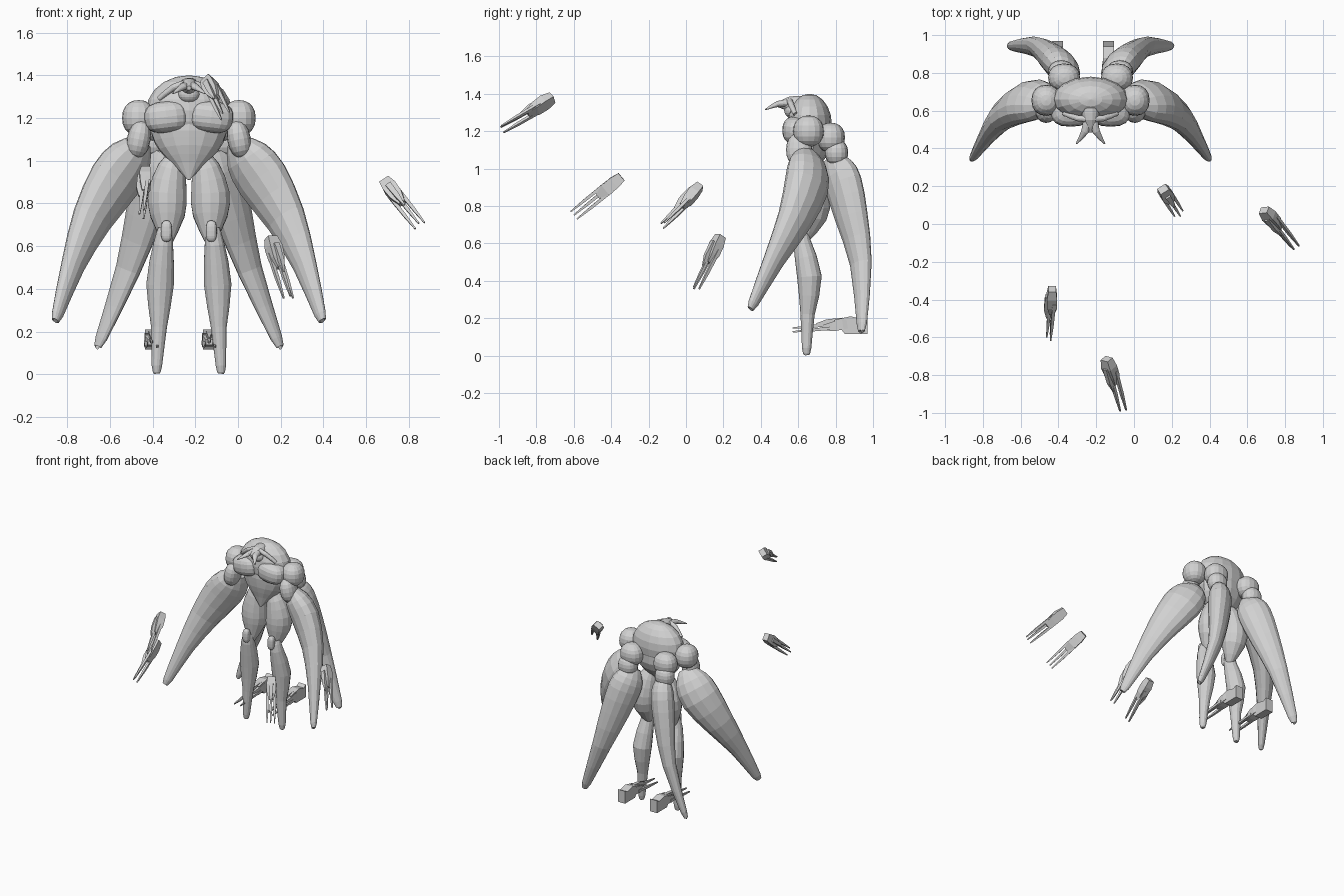
import bpy, bmesh, math
from mathutils import Vector, Matrix

cube = bpy.data.objects.get("Cube")
if cube:
    bpy.data.objects.remove(cube, do_unlink=True)

GREY = (0.64, 0.64, 0.64, 1)
stone = bpy.data.materials.new("stone_grey")
stone.use_nodes = True
stone.diffuse_color = GREY
stone.node_tree.nodes["Principled BSDF"].inputs["Base Color"].default_value = GREY

CX, CY = -0.23, 0.66          # centre line of the figure
SIDES = (("left", 1), ("right", -1))


def finish(name, bm):
    bmesh.ops.recalc_face_normals(bm, faces=bm.faces[:])
    mesh = bpy.data.meshes.new(name)
    bm.to_mesh(mesh)
    bm.free()
    mesh.materials.append(stone)
    obj = bpy.data.objects.new(name, mesh)
    bpy.context.collection.objects.link(obj)
    return obj


def spline(points, steps):
    """Catmull-Rom through (x, y, z, radius) points."""
    pts = [Vector(p) for p in points]
    pts = [pts[0]] + pts + [pts[-1]]
    out = []
    for a, b, c, d in zip(pts, pts[1:], pts[2:], pts[3:]):
        for i in range(steps):
            t = i / steps
            out.append(0.5 * (2 * b + (c - a) * t + (2 * a - 5 * b + 4 * c - d) * t * t
                              + (3 * b - a - 3 * c + d) * t ** 3))
    return out + [pts[-1]]


def limb(name, points, sides=14, steps=2, flat=1.0, thin=(0, 1, 0)):
    """Tapered tube through the points, squashed by flat along the thin axis."""
    path = spline(points, steps)
    centres = [p.xyz for p in path]
    ref = Vector(thin)
    bm = bmesh.new()
    rings = []
    for i, p in enumerate(path):
        t = centres[min(i + 1, len(path) - 1)] - centres[max(i - 1, 0)]
        u = t.cross(ref).normalized()
        v = t.cross(u).normalized() * flat
        ring = []
        for k in range(sides):
            a = math.tau * (k + 0.5) / sides
            off = (u * math.cos(a) + v * math.sin(a)) * max(p.w, 0.002)
            ring.append(bm.verts.new(centres[i] + off))
        rings.append(ring)
    for r, q in zip(rings, rings[1:]):
        for k in range(sides):
            j = (k + 1) % sides
            bm.faces.new((r[k], r[j], q[j], q[k]))
    bm.faces.new(rings[0])
    bm.faces.new(rings[-1])
    return finish(name, bm)


def ball(name, centre, size, power=1.0, tilt=0.0):
    """Ellipsoid; a power below one makes it boxier."""
    bm = bmesh.new()
    bmesh.ops.create_uvsphere(bm, u_segments=16, v_segments=10, radius=1)
    turn = Matrix.Rotation(tilt, 3, 'Y')
    for v in bm.verts:
        co = [math.copysign(abs(c) ** power, c) * s for c, s in zip(v.co, size)]
        v.co = turn @ Vector(co) + Vector(centre)
    return finish(name, bm)


def limb_pair(part, points, flat=1.0, thin=(0, 1, 0)):
    """Mirrored tubes; x is measured outward from the centre line."""
    for side, sign in SIDES:
        limb(f"{side}_{part}", [(CX + sign * x, y, z, r) for x, y, z, r in points],
             flat=flat, thin=(sign * thin[0], thin[1], thin[2]))


def ball_pair(part, centre, size, power=0.9, tilt=0.0):
    """Mirrored ellipsoids; x is measured outward from the centre line."""
    x, y, z = centre
    for side, sign in SIDES:
        ball(f"{side}_{part}", (CX + sign * x, y, z), size, power, sign * tilt)


# Torso
ball("chest", (CX, CY, 1.2), (0.2, 0.11, 0.11))
limb("abdomen", [(CX, CY, 1.22, 0.17), (CX, CY, 1.13, 0.18), (CX, 0.64, 1.05, 0.14),
                 (CX, 0.62, 0.98, 0.07), (CX, 0.6, 0.91, 0.006)], flat=0.62)
ball_pair("pectoral", (0.105, 0.595, 1.205), (0.106, 0.08, 0.074), 0.78, 0.12)

# Head with its forked beak
ball("hood", (CX, CY, 1.235), (0.2, 0.12, 0.165))
ball("face", (CX, 0.565, 1.31), (0.05, 0.04, 0.04))
limb("beak", [(CX, 0.61, 1.34, 0.05), (CX, 0.55, 1.345, 0.04), (CX, 0.485, 1.34, 0.01)],
     thin=(1, 0, 0))
limb_pair("beak_prong", [(0.015, 0.55, 1.35, 0.025), (0.03, 0.49, 1.345, 0.02),
                         (0.075, 0.425, 1.315, 0.004)], 0.8, (0, 0, 1))
limb_pair("brow", [(0, 0.555, 1.365, 0.016), (0.07, 0.56, 1.345, 0.016),
                   (0.14, 0.585, 1.29, 0.012)])

# Front arms, broadest along their outward and forward sweep
ball_pair("front_shoulder", (0.235, 0.655, 1.2), (0.078, 0.082, 0.084))
ball_pair("front_upper_arm", (0.235, 0.605, 1.1), (0.055, 0.07, 0.09), tilt=-0.2)
limb_pair("front_arm", [(0.22, 0.64, 1.09, 0.055), (0.27, 0.65, 1.02, 0.12),
                        (0.345, 0.645, 0.91, 0.14), (0.455, 0.58, 0.725, 0.108),
                        (0.543, 0.47, 0.51, 0.065), (0.615, 0.36, 0.28, 0.032),
                        (0.625, 0.345, 0.25, 0.014)], 0.7, (1, 1, 0))

# Back arms, broadest along their outward and backward sweep
ball_pair("back_shoulder", (0.14, 0.775, 1.165), (0.085, 0.075, 0.08))
ball_pair("back_upper_arm", (0.155, 0.805, 1.085), (0.07, 0.062, 0.07))
limb_pair("back_arm", [(0.13, 0.78, 1.06, 0.055), (0.14, 0.81, 1, 0.1),
                       (0.16, 0.84, 0.92, 0.117), (0.21, 0.885, 0.74, 0.102),
                       (0.285, 0.935, 0.49, 0.068), (0.41, 0.94, 0.17, 0.032),
                       (0.428, 0.935, 0.13, 0.014)], 0.7, (1, -1, 0))

# Legs
limb_pair("thigh", [(0.06, 0.66, 1.03, 0.03), (0.08, 0.67, 0.97, 0.065),
                    (0.1, 0.68, 0.85, 0.092), (0.1, 0.67, 0.74, 0.082),
                    (0.1, 0.63, 0.61, 0.02)])
limb_pair("shin", [(0.11, 0.62, 0.68, 0.035), (0.12, 0.62, 0.61, 0.047),
                   (0.135, 0.66, 0.42, 0.066), (0.14, 0.65, 0.22, 0.038),
                   (0.15, 0.645, 0.04, 0.025), (0.15, 0.645, 0.003, 0.014)])
ball_pair("kneecap", (0.105, 0.58, 0.67), (0.026, 0.025, 0.05), 0.7)


def claw(name, heel, tip, roll):
    """Hard-edged wrist block with a fan of three thin blades."""
    heel, tip = Vector(heel), Vector(tip)
    axis = tip - heel
    d = axis.normalized()
    fan = Matrix.Rotation(math.radians(roll), 3, d) @ d.cross(Vector((0, 0, 1))).normalized()
    rise = fan.cross(d)

    def bar(part, pts, side=0.0, flat=1.0):
        limb(f"{name}_{part}", [(*(heel + axis * t + fan * side + rise * n), r)
                                for t, n, r in pts],
             sides=4, steps=1, flat=flat, thin=rise)

    bar("block", [(0, 0.008, 0.036), (0.16, 0.006, 0.048), (0.34, 0, 0.044),
                  (0.5, 0, 0.022)], flat=0.8)
    bar("spur", [(0.15, 0.028, 0.02), (0.42, 0.03, 0.016), (0.6, 0.022, 0.005)])
    for label, side in (("right", -0.026), ("middle", 0), ("left", 0.026)):
        drop = -0.008 if side else 0.012
        bar(label + "_blade", [(0.25, drop, 0.013), (0.7, drop, 0.011), (1, drop, 0.005)], side)


# Floating claws
claw("outer_claw", (0.69, 0.08, 0.9), (0.85, -0.125, 0.7), 45)
claw("low_claw", (0.15, 0.19, 0.635), (0.24, 0.05, 0.36), 0)
claw("side_claw", (-0.425, -0.345, 0.955), (-0.45, -0.6, 0.75), 85)
claw("high_claw", (-0.14, -0.71, 1.375), (-0.065, -0.985, 1.215), 50)

# Claws resting behind the feet, each with a wedge-shaped heel
HEEL = [(0.97, 0.21), (0.94, 0.195), (0.88, 0.21), (0.79, 0.19), (0.85, 0.115), (0.97, 0.115)]
for label, x in (("right", -0.405), ("left", -0.135)):
    claw(label + "_foot_claw", (x, 0.89, 0.165), (x, 0.57, 0.135), 0)
    bm = bmesh.new()
    face = bm.faces.new([bm.verts.new((x - 0.03, y, z)) for y, z in HEEL])
    grown = bmesh.ops.extrude_face_region(bm, geom=[face], use_keep_orig=True)["geom"]
    bmesh.ops.translate(bm, vec=(0.06, 0, 0),
                        verts=[g for g in grown if isinstance(g, bmesh.types.BMVert)])
    finish(label + "_foot_claw_heel", bm)
